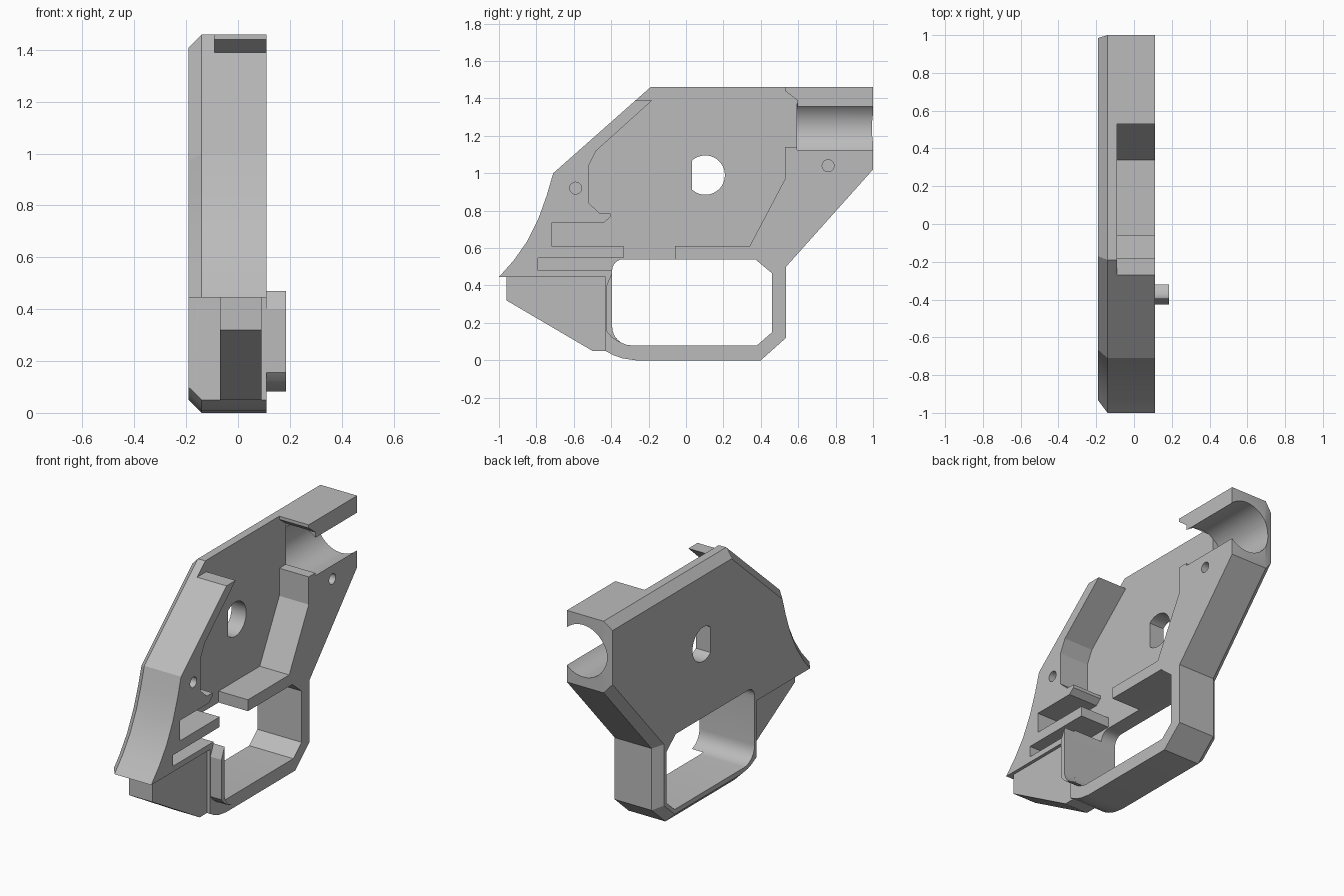
import bpy, bmesh, math
from mathutils import Vector

cube = bpy.data.objects.get("Cube")
if cube:
    bpy.data.objects.remove(cube, do_unlink=True)

grey = bpy.data.materials.new("plain_grey")
grey.use_nodes = True
grey.diffuse_color = (0.5, 0.5, 0.5, 1)
grey.node_tree.nodes["Principled BSDF"].inputs["Base Color"].default_value = (0.5, 0.5, 0.5, 1)

BACK, FLOOR, OPEN = -0.19, -0.09, 0.11   # outer face, cavity floor, open face


def loft(name, rings):
    """Solid through (x, [(y, z), ...]) rings with equal point counts."""
    bm = bmesh.new()
    loops = [[bm.verts.new((x, y, z)) for y, z in pts] for x, pts in rings]
    bm.faces.new(loops[0])
    bm.faces.new(loops[-1])
    n = len(loops[0])
    for a, b in zip(loops, loops[1:]):
        for i in range(n):
            j = (i + 1) % n
            bm.faces.new((a[i], a[j], b[j], b[i]))
    bmesh.ops.recalc_face_normals(bm, faces=bm.faces)
    mesh = bpy.data.meshes.new(name)
    bm.to_mesh(mesh)
    bm.free()
    mesh.materials.append(grey)
    obj = bpy.data.objects.new(name, mesh)
    bpy.context.collection.objects.link(obj)
    return obj


def prism(name, pts, x0, x1):
    return loft(name, [(x0, pts), (x1, pts)])


def disc(y, z, r, n=32):
    return [(y + r * math.cos(math.tau * i / n), z + r * math.sin(math.tau * i / n))
            for i in range(n)]


def arc(cy, cz, r, a0, a1, n=6):
    steps = [math.radians(a0 + (a1 - a0) * i / n) for i in range(n + 1)]
    return [(cy + r * math.cos(a), cz + r * math.sin(a)) for a in steps]


def inset(pts, dist):
    """Move each edge of a clockwise outline inward by dist(midpoint, direction)."""
    lines = []
    for i, p in enumerate(pts):
        a, b = Vector(p), Vector(pts[(i + 1) % len(pts)])
        d = (b - a).normalized()
        lines.append((a + Vector((d.y, -d.x)) * dist((a + b) / 2, d), d))
    out = []
    for i, (q, e) in enumerate(lines):
        p, d = lines[i - 1]
        cross = d.x * e.y - d.y * e.x
        w = q - p
        out.append(tuple(p + d * ((w.x * e.y - w.y * e.x) / cross)))
    return out


def cut(target, cutter):
    cutter.hide_render = True
    mod = target.modifiers.new("cut", 'BOOLEAN')
    mod.operation, mod.solver, mod.object = 'DIFFERENCE', 'EXACT', cutter
    bpy.context.view_layer.objects.active = target
    bpy.ops.object.modifier_apply(modifier=mod.name)
    bpy.data.objects.remove(cutter, do_unlink=True)


# Outer outline, clockwise in (y, z)
outline = [(-0.19, 1.46), (1, 1.46), (1, 1.02), (0.535, 0.5), (0.535, 0.12), (0.4, 0),
           (-0.27, 0), (-0.34, 0.01), (-0.39, 0.028), (-0.43, 0.05), (-0.43, 0.445),
           (-1, 0.445), (-0.92, 0.535), (-0.85, 0.635), (-0.79, 0.755), (-0.745, 0.88),
           (-0.71, 1.0)]


def chamfer(mid, d):
    if mid.y > 0.4 and mid.y < 0.45:
        return 0.0                       # underside of the front lip
    if mid.x > 0.99 or abs(mid.x + 0.43) < 0.001:
        return 0.015                     # rear end and thin guard wall
    return 0.05


shell = loft("half_shell", [(BACK, inset(outline, chamfer)), (BACK + 0.05, outline),
                            (OPEN, outline)])

# Finger opening
opening = ([(0.37, 0.54), (0.46, 0.465), (0.46, 0.15), (0.38, 0.08)]
           + arc(-0.295, 0.18, 0.1, 270, 180) + arc(-0.335, 0.48, 0.06, 180, 90))
cut(shell, prism("opening_cutter", opening, -0.5, 0.5))

# Main cavity with upper slot, open at the top and into the finger opening
cavity = [(-0.335, 0.5), (-0.335, 0.61), (-0.72, 0.61), (-0.72, 0.735), (-0.44, 0.735),
          (-0.405, 0.765), (-0.405, 0.785), (-0.46, 0.785), (-0.52, 0.84), (-0.52, 1.04),
          (-0.48, 1.12), (-0.18, 1.39), (-0.5, 1.39), (-0.5, 1.6), (0.53, 1.6),
          (0.53, 1.44), (0.595, 1.39), (0.595, 1.14), (0.53, 1.14), (0.53, 0.97),
          (0.34, 0.61), (-0.06, 0.61), (-0.06, 0.5)]
cut(shell, prism("cavity_cutter", cavity, FLOOR, 0.4))

# Lower slot
slot = [(-0.79, 0.48), (-0.79, 0.548), (-0.33, 0.548), (-0.33, 0.48)]
cut(shell, prism("slot_cutter", slot, FLOOR, 0.4))

# Round bore at the rear, breaking through the open face
bore = disc(0, 1.24, 0.16, 64)
bm = bmesh.new()
ends = [[bm.verts.new((x, y, z)) for x, z in bore] for y in (0.594, 1.2)]
bm.faces.new(ends[0])
bm.faces.new(ends[1])
for i in range(len(bore)):
    j = (i + 1) % len(bore)
    bm.faces.new((ends[0][i], ends[0][j], ends[1][j], ends[1][i]))
bmesh.ops.recalc_face_normals(bm, faces=bm.faces)
bore_mesh = bpy.data.meshes.new("bore_cutter")
bm.to_mesh(bore_mesh)
bm.free()
bore_mesh.materials.append(grey)
bore_obj = bpy.data.objects.new("bore_cutter", bore_mesh)
bpy.context.collection.objects.link(bore_obj)
cut(shell, bore_obj)

# D-shaped through hole and two blind pin holes
flat = math.degrees(math.acos(-0.07 / 0.105))
cut(shell, prism("pivot_cutter", arc(0.103, 0.99, 0.105, -flat, flat, 32), -0.5, 0.5))
for y, z in ((-0.59, 0.92), (0.76, 1.04)):
    cut(shell, prism("pin_cutter", disc(y, z, 0.032, 24), -0.02, 0.4))

# Narrow block under the front lip
block = prism("front_block", [(-0.96, 0.45), (-0.96, 0.32), (-0.5, 0.05),
                              (-0.42, 0.05), (-0.42, 0.45)], -0.07, 0.09)

# Curved locating tab standing out of the open face
tab = prism("locating_tab", [(-0.425, 0.4), (-0.395, 0.47)]
            + arc(-0.295, 0.18, 0.1, 180, 255)
            + [(-0.365, 0.1), (-0.4, 0.125), (-0.425, 0.155)], 0.06, 0.185)

for obj in (shell, block, tab):
    bpy.ops.object.select_all(action='DESELECT')
    obj.select_set(True)
    bpy.context.view_layer.objects.active = obj
    bpy.ops.object.shade_smooth_by_angle(angle=math.radians(20))
